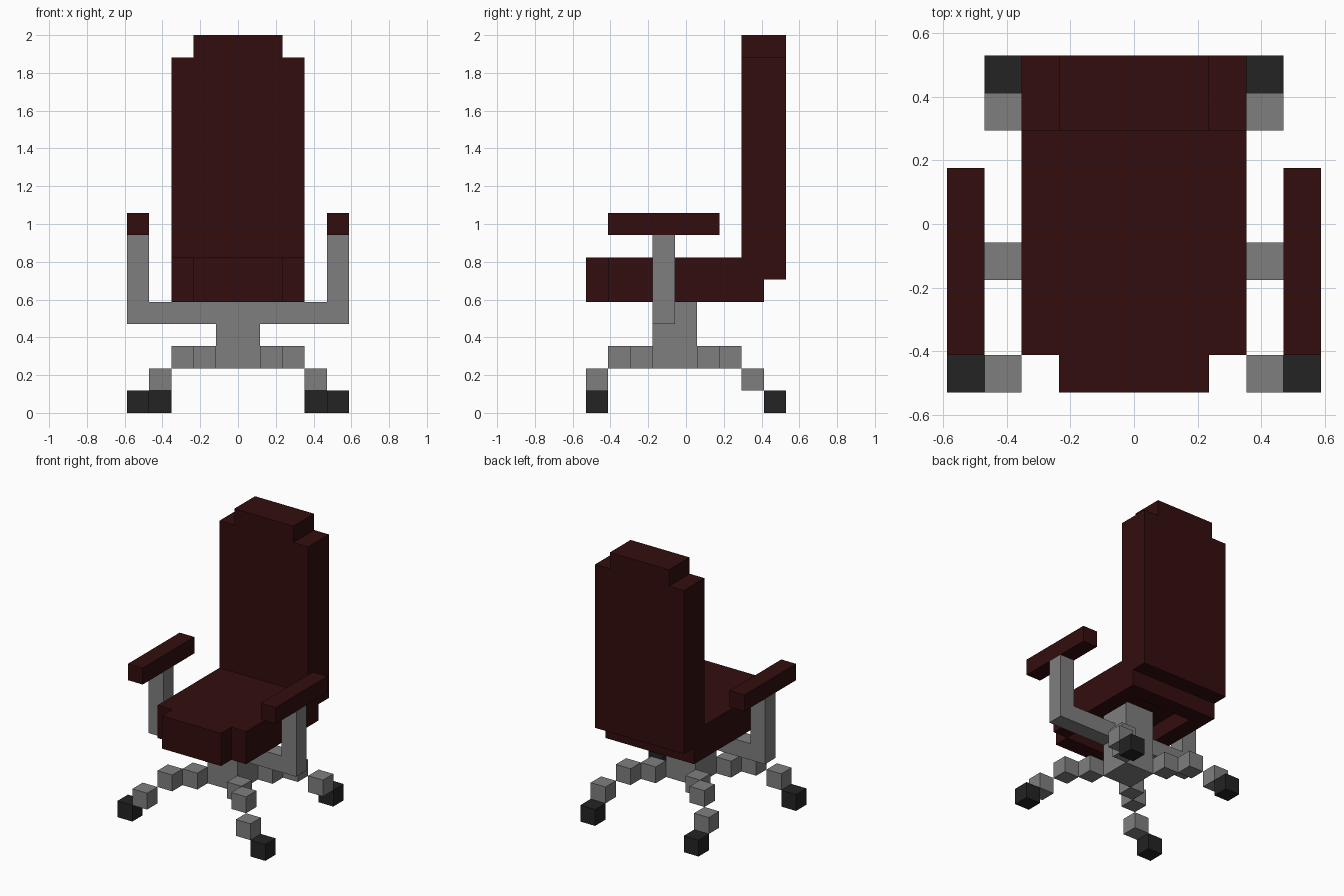
import bpy
import bmesh
from mathutils import Vector

U = 2 / 17  # one block of the blocky grid

if "Cube" in bpy.data.objects:
    bpy.data.objects.remove(bpy.data.objects["Cube"], do_unlink=True)


def material(name, rgb):
    m = bpy.data.materials.new(name)
    m.use_nodes = True
    m.diffuse_color = (*rgb, 1)
    bsdf = next(n for n in m.node_tree.nodes if n.type == 'BSDF_PRINCIPLED')
    bsdf.inputs["Base Color"].default_value = (*rgb, 1)
    return m


RED = material("dark_red_leather", (0.033, 0.004, 0.004))
GREY = material("grey_metal", (0.212, 0.212, 0.212))
BLACK = material("black_rubber", (0.017, 0.017, 0.017))


def prism(name, mat, outline, start, end, axis='Z'):
    """Extrude an outline, given in blocks, along Z (x, y) or Y (x, z)."""
    def place(a, b, c):
        return Vector((a, b, c) if axis == 'Z' else (a, c, b)) * U
    bm = bmesh.new()
    face = bm.faces.new([bm.verts.new(place(a, b, start)) for a, b in outline])
    moved = bmesh.ops.extrude_face_region(bm, geom=[face])["geom"]
    bmesh.ops.translate(bm, verts=[g for g in moved if isinstance(g, bmesh.types.BMVert)],
                        vec=place(0, 0, end - start))
    bmesh.ops.recalc_face_normals(bm, faces=bm.faces)
    mesh = bpy.data.meshes.new(name)
    bm.to_mesh(mesh)
    bm.free()
    mesh.materials.append(mat)
    obj = bpy.data.objects.new(name, mesh)
    bpy.context.collection.objects.link(obj)
    return obj


def box(name, mat, x, y, z):
    return prism(name, mat, [(x[0], y[0]), (x[1], y[0]), (x[1], y[1]), (x[0], y[1])], *z)


def mirrored(half):
    """Complete a right-hand outline across x = 0."""
    return half + [(-a, b) for a, b in reversed(half)]


# Backrest with stepped top corners
prism("backrest", RED, mirrored([(3, 6), (3, 16), (2, 16), (2, 17)]), 2.5, 4.5, 'Y')

# Seat pad with a stepped front, and the rim around its hollow underside
prism("seat_pad", RED, mirrored([(2, -4.5), (2, -3.5), (3, -3.5), (3, 2.5)]), 6, 7)
box("seat_front_rim", RED, (-2, 2), (-4.5, -3.5), (5, 6))
box("seat_back_rim", RED, (-3, 3), (2.5, 3.5), (5, 6))

# Central column and the U-shaped arm support
box("column", GREY, (-1, 1), (-1.5, 0.5), (2, 6))
prism("arm_support", GREY, mirrored([(5, 4), (5, 8), (4, 8), (4, 5)]), -1.5, -0.5, 'Y')

# Leg blocks as (x, y, z) low corners on the left side, ending in a wheel
LEGS = {
    "front": [(1, -2.5, 2), (2, -3.5, 2), (3, -4.5, 1), (4, -4.5, 0)],
    "back": [(1, 0.5, 2), (2, 1.5, 2), (3, 2.5, 1), (3, 3.5, 0)],
}

for side, s in (("left", 1), ("right", -1)):
    def span(a, b):
        return tuple(sorted((a * s, b * s)))

    box(f"{side}_seat_rim", RED, span(2, 3), (-3.5, 2.5), (5, 6))
    box(f"{side}_armrest", RED, span(4, 5), (-3.5, 1.5), (8, 9))
    for end, blocks in LEGS.items():
        for i, (x, y, z) in enumerate(blocks):
            wheel = i == len(blocks) - 1
            name = f"{end}_{side}_wheel" if wheel else f"{end}_{side}_leg_{i + 1}"
            box(name, BLACK if wheel else GREY, span(x, x + 1), (y, y + 1), (z, z + 1))
